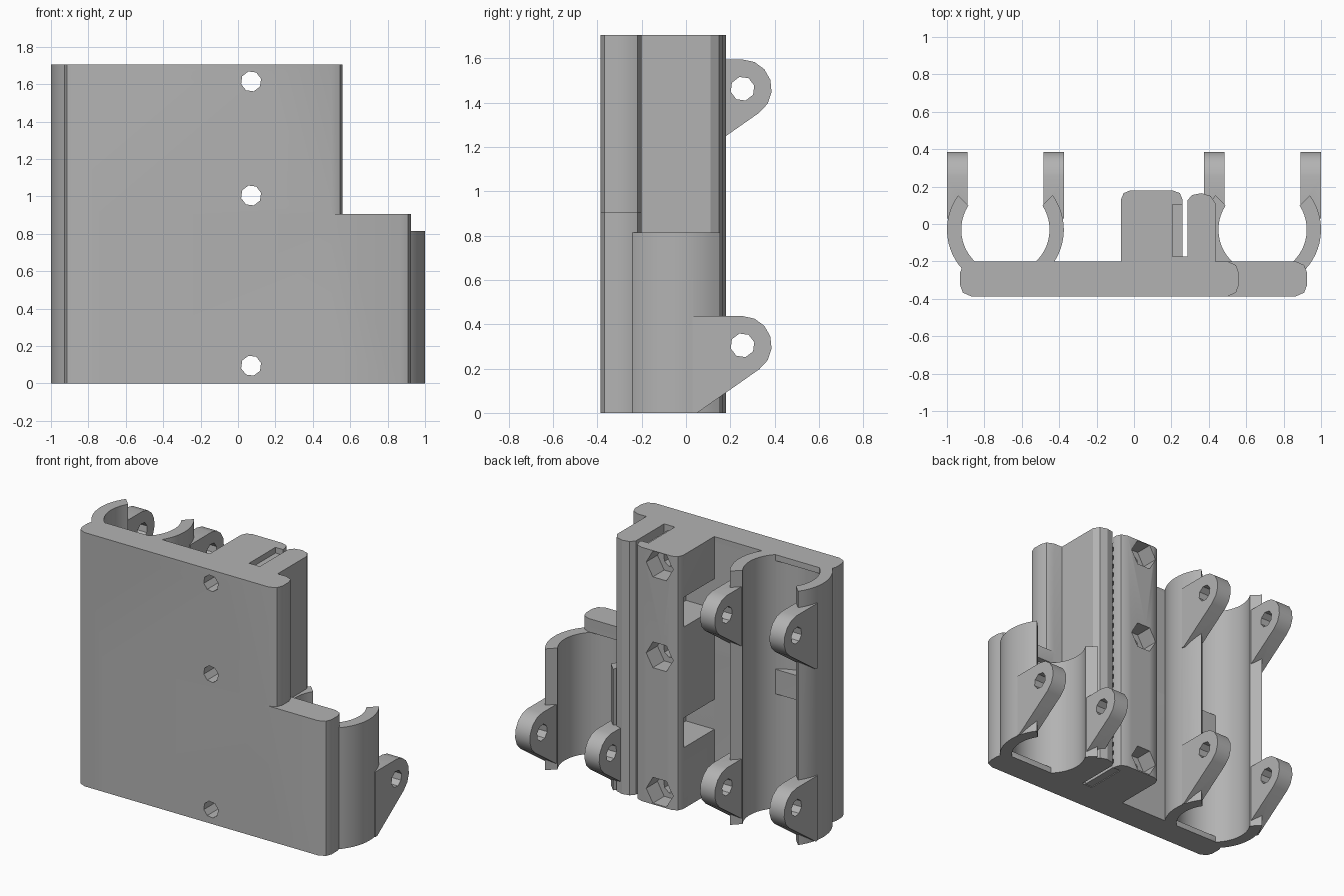
import bpy, bmesh, math
from mathutils import Vector

if "Cube" in bpy.data.objects:
    bpy.data.objects.remove(bpy.data.objects["Cube"])

H = 1.705            # full height
LOW = 0.905          # height of the stepped side
CY, R_OUT, R_IN = -0.03, 0.3125, 0.236   # bearing axis and radii

grey = bpy.data.materials.new("printed grey")
grey.diffuse_color = (0.45, 0.45, 0.45, 1)
grey.use_nodes = True
grey.node_tree.nodes["Principled BSDF"].inputs["Base Color"].default_value = grey.diffuse_color


def prism(name, pts, axis, a, b):
    """Extrude a 2D outline along an axis: 'x' uses (y,z), 'y' uses (x,z), 'z' uses (x,y)."""
    def place(p, t):
        return {"x": (t, p[0], p[1]), "y": (p[0], t, p[1]), "z": (p[0], p[1], t)}[axis]
    bm = bmesh.new()
    lo = [bm.verts.new(place(p, a)) for p in pts]
    hi = [bm.verts.new(place(p, b)) for p in pts]
    bm.faces.new(lo)
    bm.faces.new(hi)
    n = len(pts)
    for i in range(n):
        bm.faces.new((lo[i], lo[(i + 1) % n], hi[(i + 1) % n], hi[i]))
    bmesh.ops.recalc_face_normals(bm, faces=bm.faces)
    me = bpy.data.meshes.new(name)
    bm.to_mesh(me)
    bm.free()
    me.materials.append(grey)
    ob = bpy.data.objects.new(name, me)
    bpy.context.collection.objects.link(ob)
    return ob


def box(name, x, y, z):
    return prism(name, [(x[0], y[0]), (x[1], y[0]), (x[1], y[1]), (x[0], y[1])], "z", *z)


def arc(cx, cy, r, a0, a1, n):
    return [(cx + r * math.cos(math.radians(a0 + (a1 - a0) * i / n)),
             cy + r * math.sin(math.radians(a0 + (a1 - a0) * i / n))) for i in range(n + 1)]


def ring(cx, cy, r, n, turn=0):
    return arc(cx, cy, r, turn, turn + 360, n)[:-1]


def boolean(ob, other, op):
    mod = ob.modifiers.new(op, "BOOLEAN")
    mod.operation, mod.solver, mod.object = op, "EXACT", other
    bpy.context.view_layer.objects.active = ob
    bpy.ops.object.modifier_apply(modifier=mod.name)
    bpy.data.objects.remove(other)


def smooth(ob):
    bpy.ops.object.select_all(action="DESELECT")
    ob.select_set(True)
    bpy.context.view_layer.objects.active = ob
    bpy.ops.object.shade_smooth_by_angle(angle=math.radians(25))


def plate_outline(x0, x1):
    y0, y1 = -0.387, -0.2
    half = [(0.06, y0), (0.015, y0 + 0.02), (0, y0 + 0.06),
            (0, y1 - 0.06), (0.015, y1 - 0.02), (0.06, y1)]
    return [(x0 + d, y) for d, y in half] + [(x1 - d, y) for d, y in reversed(half)]


# back plate: tall part plus the lower step to the right
plate = prism("back_plate", plate_outline(-0.93, 0.56), "z", 0, H)
boolean(plate, prism("step", plate_outline(-0.8, 0.925), "z", 0, LOW), "UNION")

# bearing beds cut into the plate, leaving thin stops at the ends
for cx, z0, z1 in ((-0.6875, 0.04, 0.77), (-0.6875, 0.935, H - 0.04), (0.6875, 0.04, 0.815)):
    boolean(plate, prism("bed", ring(cx, CY, R_IN, 48), "z", z0, z1), "DIFFERENCE")

# belt clamp: nut block and belt jaw around a slot
clamp = prism("belt_clamp", [
    (-0.07, -0.21), (-0.07, 0.13), (-0.055, 0.165), (-0.02, 0.18),
    (0.205, 0.18), (0.245, 0.165), (0.26, 0.13), (0.26, 0.105),
    (0.205, 0.105), (0.205, -0.175), (0.285, -0.175), (0.285, 0.125),
    (0.31, 0.155), (0.36, 0.165), (0.41, 0.15), (0.435, 0.11), (0.435, -0.21)], "z", 0, H)

# side pockets between the screws
for z in (0.41, 1.22):
    boolean(clamp, box("pocket", (-0.2, 0.14), (-0.2, 0.12), (z, z + 0.2)), "DIFFERENCE")

# screw holes through plate and clamp, with hexagonal nut traps at the back
for z in (0.095, 1.005, 1.615):
    for ob in (plate, clamp):
        boolean(ob, prism("hole", ring(0.07, z, 0.055, 8, 15), "y", -0.6, 0.5), "DIFFERENCE")
    boolean(clamp, prism("nut", ring(0.07, z, 0.1, 6), "y", 0.06, 0.5), "DIFFERENCE")

# belt teeth inside the slot
pitch = 0.0627
for i in range(27):
    z = 0.005 + i * pitch
    box("belt_tooth", (0.203, 0.26), (-0.177, 0.107), (z, z + pitch * 0.5))


def tab_outline(z):
    """Side outline of a screw tab whose lowest point is at height z."""
    return ([(0.03, z + 0.437)] + arc(0.255, z + 0.305, 0.132, 90, -55, 6)
            + [(0.05, z), (0.03, z)])


# bearing holders: two curved arms each, with pierced screw tabs
for side, cx, top, tabs in (("left", -0.6875, H, (0, 1.158)), ("right", 0.6875, 0.815, (0,))):
    for s in (-1, 1):
        outer = arc(0, CY, R_OUT, -50, 36, 14)
        inner = arc(0, CY, R_IN, 33, -50, 12)
        pts = [(cx + s * x, y) for x, y in outer + inner]
        arm = prism(side + "_bearing_arm", pts, "z", 0, top)
        for z in tabs:
            tab = prism("tab", tab_outline(z), "x", cx + s * 0.203, cx + s * 0.3125)
            boolean(tab, prism("hole", ring(0.255, z + 0.305, 0.055, 8, 15), "x", -2, 2), "DIFFERENCE")
            boolean(tab, prism("bore", ring(cx, CY, R_IN + 0.001, 48), "z", -1, 3), "DIFFERENCE")
            boolean(arm, tab, "UNION")
        smooth(arm)

smooth(plate)
smooth(clamp)
